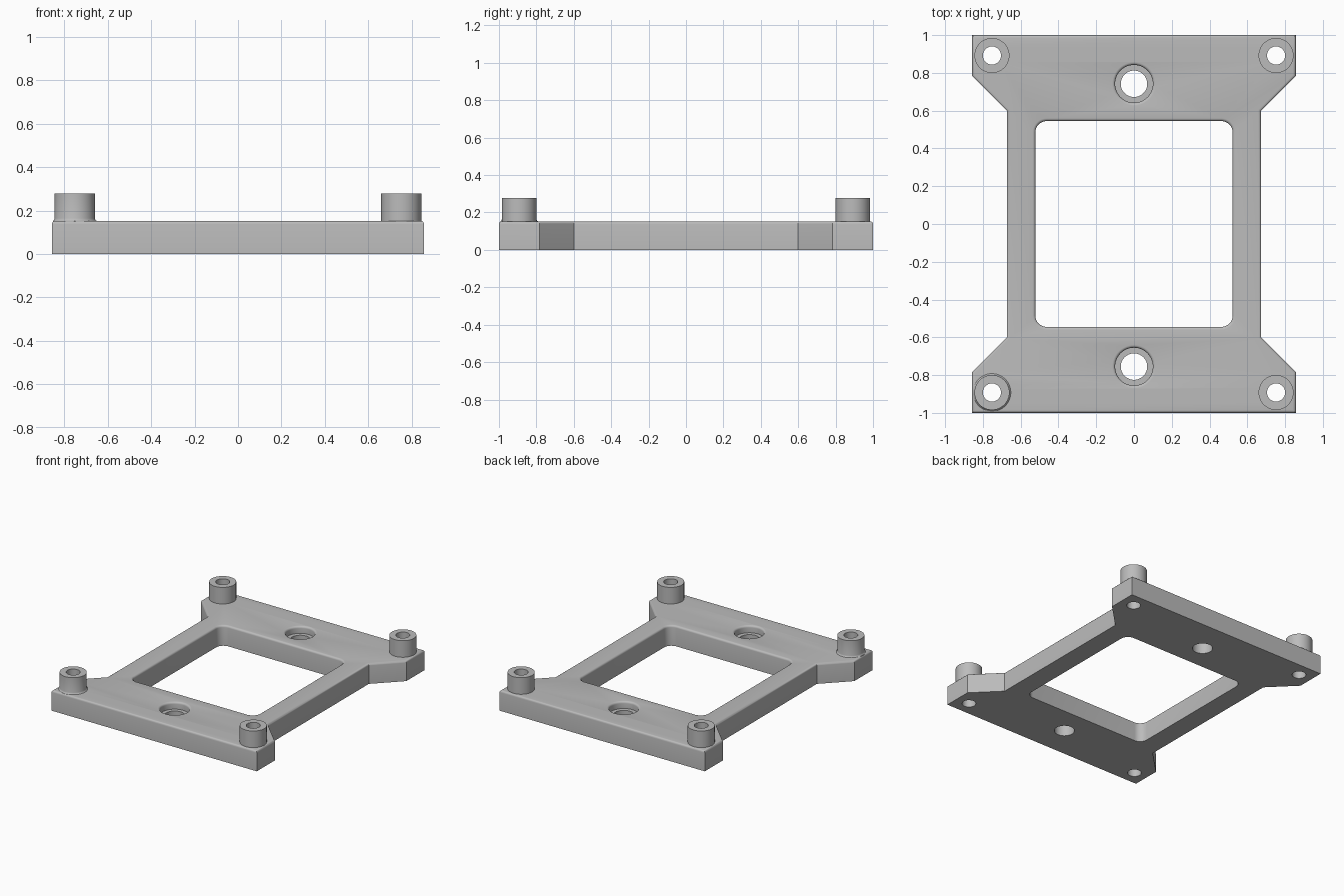
import bpy, bmesh, math
from mathutils import Vector

cube = bpy.data.objects.get("Cube")
if cube:
    bpy.data.objects.remove(cube, do_unlink=True)

TOP, BOSS_TOP, FILLET = 0.153, 0.278, 0.015
BOSSES = [(x, y) for x in (-0.752, 0.752) for y in (-0.892, 0.892)]
SCREWS = [(0, -0.755), (0, 0.742)]

grey = bpy.data.materials.new("grey")
grey.use_nodes = True
grey.diffuse_color = (0.5, 0.5, 0.5, 1)
grey.node_tree.nodes["Principled BSDF"].inputs["Base Color"].default_value = (0.5, 0.5, 0.5, 1)


def make_object(name, bm):
    bmesh.ops.recalc_face_normals(bm, faces=bm.faces)
    mesh = bpy.data.meshes.new(name)
    bm.to_mesh(mesh)
    bm.free()
    mesh.materials.append(grey)
    obj = bpy.data.objects.new(name, mesh)
    bpy.context.collection.objects.link(obj)
    return obj


def smooth(obj):
    bpy.ops.object.select_all(action='DESELECT')
    obj.select_set(True)
    bpy.context.view_layer.objects.active = obj
    bpy.ops.object.shade_smooth_by_angle(angle=math.radians(35))


def lathe(bm, profile, centre, hollow=False, n=48):
    """Turn (radius, z) points about a vertical axis; hollow closes the profile into a tube."""
    rings = [[bm.verts.new((centre[0] + r * math.cos(math.tau * i / n),
                            centre[1] + r * math.sin(math.tau * i / n), z)) for i in range(n)]
             for r, z in profile]
    pairs = list(zip(rings, rings[1:]))
    if hollow:
        pairs.append((rings[-1], rings[0]))
    else:
        bm.faces.new(rings[0])
        bm.faces.new(rings[-1])
    for a, b in pairs:
        for i in range(n):
            j = (i + 1) % n
            bm.faces.new((a[i], a[j], b[j], b[i]))


# Plate: outline with flared corners and a rounded window
quarter = [(0.857, 1.0), (0.857, 0.783), (0.673, 0.599)]
right = quarter + [(x, -y) for x, y in reversed(quarter)]
outline = right + [(-x, -y) for x, y in right]
window, radius = [], 0.06
for k, (sx, sy) in enumerate([(1, 1), (-1, 1), (-1, -1), (1, -1)]):
    for i in range(9):
        a = (k + i / 8) * math.pi / 2
        window.append((sx * (0.522 - radius) + radius * math.cos(a),
                       sy * (0.545 - radius) + radius * math.sin(a)))

bm = bmesh.new()
for loop in (outline, window):
    vs = [bm.verts.new((x, y, 0)) for x, y in loop]
    for a, b in zip(vs, vs[1:] + vs[:1]):
        bm.edges.new((a, b))
bmesh.ops.triangle_fill(bm, use_beauty=True, edges=bm.edges[:], normal=(0, 0, 1))
new = bmesh.ops.extrude_face_region(bm, geom=bm.faces[:], use_keep_orig=True)["geom"]
bmesh.ops.translate(bm, vec=Vector((0, 0, TOP)),
                    verts=[g for g in new if isinstance(g, bmesh.types.BMVert)])
bmesh.ops.recalc_face_normals(bm, faces=bm.faces)
bmesh.ops.dissolve_limit(bm, angle_limit=0.01, verts=bm.verts, edges=bm.edges)
rim = [e for e in bm.edges if all(v.co.z > TOP - 0.001 for v in e.verts)
       and e.calc_face_angle(0) > 1]
bmesh.ops.bevel(bm, geom=rim, offset=FILLET, segments=4, profile=0.5, affect='EDGES')
plate = make_object("plate", bm)

# Drill the corner holes and the counterbored screw holes
bm = bmesh.new()
for c in BOSSES:
    lathe(bm, [(0.048, -0.1), (0.048, 0.4)], c)
for c in SCREWS:
    lip = [(0.1 + FILLET * (1 - math.cos(a)), TOP - FILLET + FILLET * math.sin(a))
           for a in (math.pi / 2 * i / 4 for i in range(5))]
    lathe(bm, [(0.07, -0.1), (0.07, 0.1), (0.1, 0.1)] + lip + [(lip[-1][0], 0.3)], c)
drill = make_object("drill", bm)
cut = plate.modifiers.new("holes", 'BOOLEAN')
cut.operation, cut.solver, cut.object = 'DIFFERENCE', 'EXACT', drill
bpy.context.view_layer.objects.active = plate
bpy.ops.object.modifier_apply(modifier=cut.name)
bpy.data.objects.remove(drill, do_unlink=True)
smooth(plate)

# Corner bosses, the front right one with a small flare at its foot
for x, y in BOSSES:
    name = ("back" if y > 0 else "front") + ("_left" if x > 0 else "_right") + "_boss"
    foot = [(0.0925, TOP - 0.02)]
    if name == "front_right_boss":
        foot = [(0.1, TOP - 0.01), (0.1, TOP), (0.095, TOP + 0.004), (0.0925, TOP + 0.012)]
    bm = bmesh.new()
    lathe(bm, [(0.048, TOP - 0.02)] + foot + [(0.0925, BOSS_TOP), (0.048, BOSS_TOP)], (x, y), True)
    smooth(make_object(name, bm))
